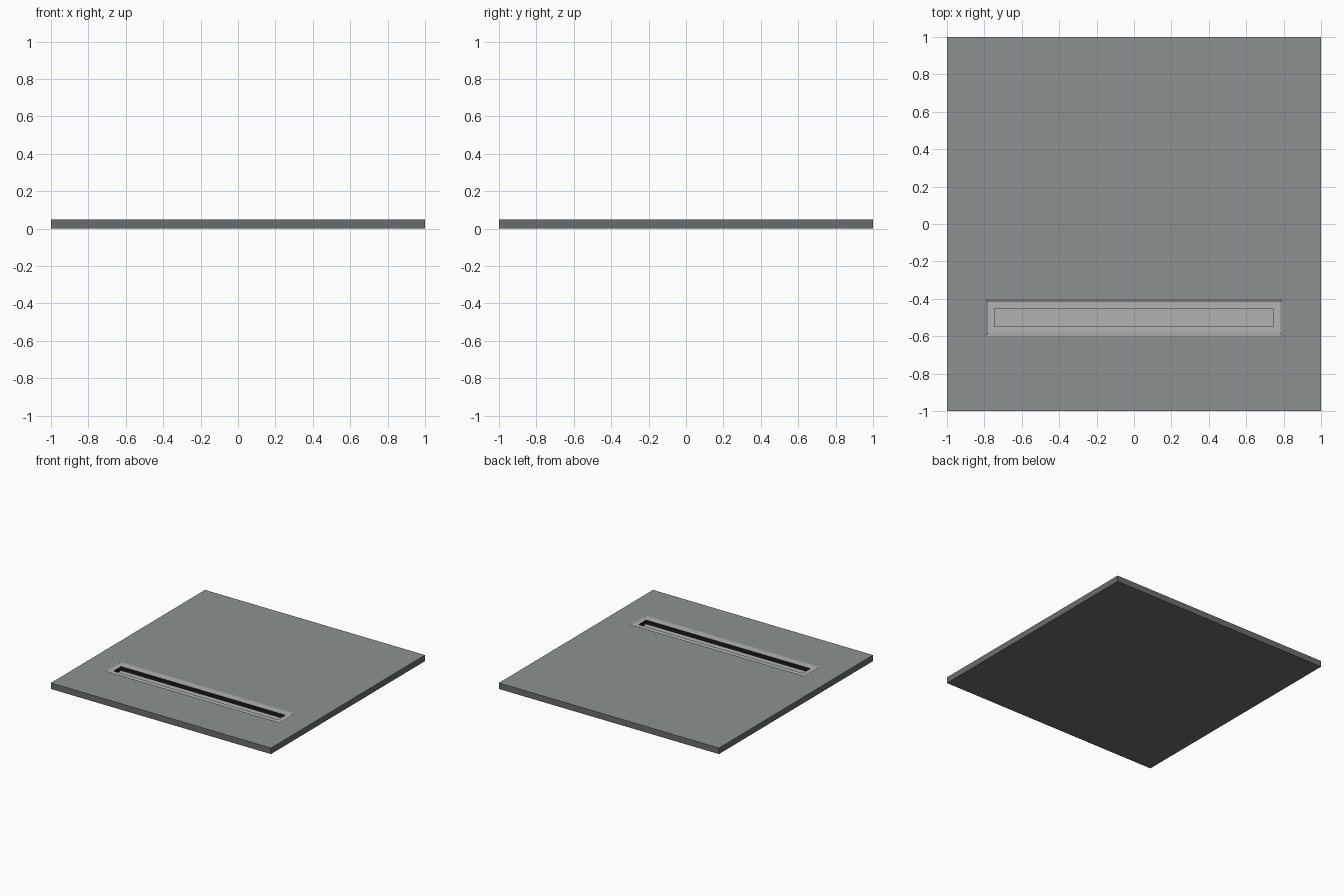
import bpy, bmesh

if "Cube" in bpy.data.objects:
    bpy.data.objects.remove(bpy.data.objects["Cube"])

SLOT_Y = -0.5
TOP = 0.05

# Greys used by the different surfaces
GREYS = {
    "body_grey": (0.145, 0.152, 0.155),
    "top_grey": (0.265, 0.283, 0.288),
    "rim_grey": (0.32, 0.33, 0.33),
    "ledge_grey": (0.44, 0.455, 0.455),
    "slot_dark": (0.01, 0.01, 0.01),
}
mats = {}
for key, rgb in GREYS.items():
    mats[key] = bpy.data.materials.new(key)
    mats[key].diffuse_color = (*rgb, 1)


def ringed_object(name, rings, band_mats, first_mat=None, last_mat=None):
    """Join successive rectangles (half x, half y, centre y, z) into one surface."""
    bm = bmesh.new()
    mesh = bpy.data.meshes.new(name)
    used = list(dict.fromkeys(m for m in [*band_mats, first_mat, last_mat] if m))
    for m in used:
        mesh.materials.append(mats[m])

    def face(verts, mat):
        bm.faces.new(verts).material_index = used.index(mat)

    corners = [(-1, -1), (1, -1), (1, 1), (-1, 1)]
    loops = [[bm.verts.new((sx * hx, cy + sy * hy, z)) for sx, sy in corners]
             for hx, hy, cy, z in rings]
    for a, b, mat in zip(loops, loops[1:], band_mats):
        for i in range(4):
            j = (i + 1) % 4
            face((a[i], a[j], b[j], b[i]), mat)
    if first_mat:
        face(loops[0][::-1], first_mat)
    if last_mat:
        face(loops[-1], last_mat)
    bm.to_mesh(mesh)
    bm.free()
    obj = bpy.data.objects.new(name, mesh)
    bpy.context.collection.objects.link(obj)
    return obj


# Square plate: underside, edges and top surface around the drain opening
ringed_object("plate", [
    (1.0, 1.0, 0.0, 0.0),
    (1.0, 1.0, 0.0, TOP),
    (0.795, 0.098, SLOT_Y, TOP),
], ["body_grey", "top_grey"], first_mat="body_grey")

# Recessed tray: sloped rim, flat ledge, then a deeper slot with a floor
ringed_object("slot_tray", [
    (0.795, 0.098, SLOT_Y, TOP),
    (0.781, 0.083, SLOT_Y, 0.043),
    (0.747, 0.049, SLOT_Y, 0.043),
    (0.747, 0.049, SLOT_Y, 0.01),
], ["rim_grey", "ledge_grey", "slot_dark"], last_mat="ledge_grey")

for m in bpy.data.materials:
    if m.users and not m.is_grease_pencil:
        m.use_nodes = True
        m.node_tree.nodes["Principled BSDF"].inputs["Base Color"].default_value = m.diffuse_color
